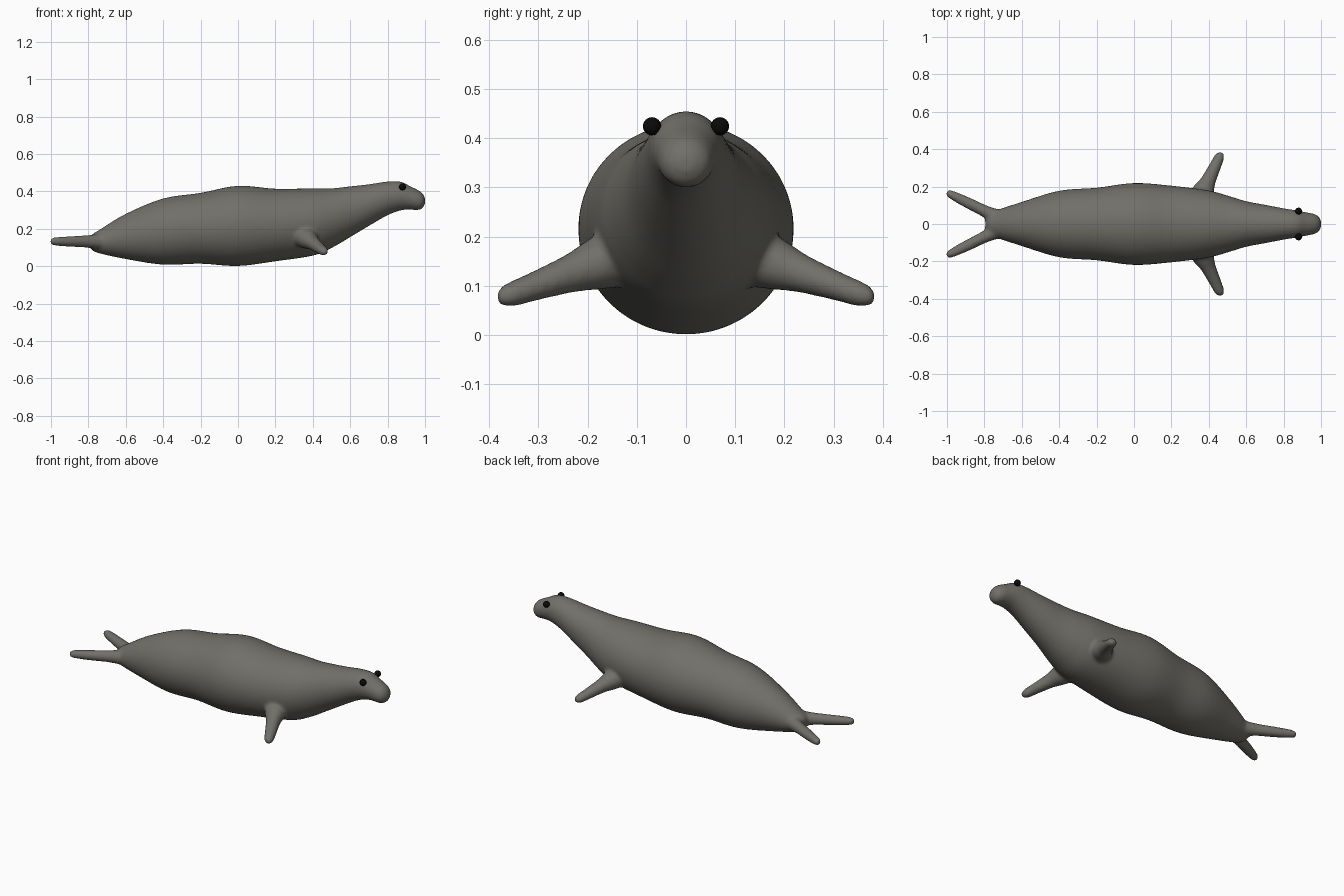
import bpy, bmesh, math
from mathutils import Vector

cube = bpy.data.objects.get("Cube")
if cube:
    bpy.data.objects.remove(cube)


def material(name, rgb, rough):
    m = bpy.data.materials.new(name)
    m.use_nodes = True
    m.diffuse_color = (*rgb, 1)
    bsdf = m.node_tree.nodes["Principled BSDF"]
    bsdf.inputs["Base Color"].default_value = (*rgb, 1)
    bsdf.inputs["Roughness"].default_value = rough
    return m


def smooth_path(rows, steps=5):
    """Catmull-Rom interpolation through rows of numbers."""
    rows = [Vector(r) for r in rows]
    out = []
    for i in range(len(rows) - 1):
        p0, p1 = rows[max(i - 1, 0)], rows[i]
        p2, p3 = rows[i + 1], rows[min(i + 2, len(rows) - 1)]
        for k in range(steps):
            t = k / steps
            out.append(0.5 * (2 * p1 + (p2 - p0) * t
                              + (2 * p0 - 5 * p1 + 4 * p2 - p3) * t * t
                              + (3 * p1 - p0 - 3 * p2 + p3) * t ** 3))
    return out + [rows[-1]]


def tube(bm, stations, u, v, sides=32):
    """Closed loft of ellipses; each station is (centre, radius u, radius v)."""
    rings = []
    for c, a, b in stations:
        angles = [2 * math.pi * k / sides for k in range(sides)]
        rings.append([bm.verts.new(c + u * a * math.cos(t) + v * b * math.sin(t))
                      for t in angles])
    for r, s in zip(rings, rings[1:]):
        for k in range(sides):
            n = (k + 1) % sides
            bm.faces.new((r[k], r[n], s[n], s[k]))
    bm.faces.new(rings[0][::-1])
    bm.faces.new(rings[-1])


def flipper(bm, root, tip, profile):
    """Tapered limb; profile rows are (fraction, width radius, thickness radius)."""
    root, tip = Vector(root), Vector(tip)
    d = (tip - root).normalized()
    u = d.cross(Vector((0, 0, 1))).normalized()
    rows = smooth_path(profile)
    tube(bm, [(root.lerp(tip, f), a, b) for f, a, b in rows], u, u.cross(d), 20)


skin = material("grey_skin", (0.165, 0.16, 0.14), 0.6)
black = material("eye_black", (0.003, 0.003, 0.003), 0.5)

# Body outline: position along x, belly height, back height, half width
outline = [
    (-0.795, 0.105, 0.15, 0.03), (-0.78, 0.085, 0.17, 0.055),
    (-0.74, 0.068, 0.195, 0.072), (-0.6, 0.038, 0.28, 0.118),
    (-0.4, 0.008, 0.362, 0.178), (-0.2, 0.013, 0.392, 0.194),
    (0, 0.001, 0.43, 0.219), (0.2, 0.026, 0.414, 0.205),
    (0.4, 0.056, 0.416, 0.179), (0.5, 0.097, 0.416, 0.152),
    (0.6, 0.155, 0.427, 0.122), (0.7, 0.215, 0.438, 0.103),
    (0.8, 0.272, 0.453, 0.084), (0.87, 0.298, 0.452, 0.073),
    (0.92, 0.302, 0.428, 0.063), (0.96, 0.299, 0.409, 0.055),
    (0.985, 0.308, 0.392, 0.043), (1.0, 0.332, 0.367, 0.018),
]
bm = bmesh.new()
tube(bm, [(Vector((x, 0, (lo + hi) / 2)), w, (hi - lo) / 2)
          for x, lo, hi, w in smooth_path(outline)],
     Vector((0, 1, 0)), Vector((0, 0, 1)), 48)

# Front and hind flippers on both sides
front_profile = [(0, 0.07, 0.065), (0.25, 0.056, 0.052), (0.42, 0.041, 0.04),
                 (0.7, 0.033, 0.03), (0.92, 0.026, 0.024), (1, 0.009, 0.009)]
hind_profile = [(0, 0.045, 0.045), (0.3, 0.032, 0.034), (0.6, 0.03, 0.029),
                (0.93, 0.022, 0.022), (1, 0.008, 0.008)]
for side in (-1, 1):
    flipper(bm, (0.345, side * 0.12, 0.165), (0.469, side * 0.384, 0.072), front_profile)
    flipper(bm, (-0.72, side * 0.03, 0.132), (-1.003, side * 0.17, 0.132), hind_profile)

mesh = bpy.data.meshes.new("body")
bmesh.ops.recalc_face_normals(bm, faces=bm.faces)
bm.to_mesh(mesh)
bm.free()
body = bpy.data.objects.new("body", mesh)
bpy.context.collection.objects.link(body)
mesh.materials.append(skin)

# Fuse the limbs into the trunk and soften the joins
remesh = body.modifiers.new("fuse", 'REMESH')
remesh.mode = 'VOXEL'
remesh.voxel_size = 0.009
remesh.use_smooth_shade = True
soften = body.modifiers.new("soften", 'SMOOTH')
soften.factor = 0.5
soften.iterations = 8

# Eyes
for side, name in ((1, "left_eye"), (-1, "right_eye")):
    bpy.ops.mesh.primitive_uv_sphere_add(segments=20, ring_count=12, radius=0.0185,
                                         location=(0.88, side * 0.069, 0.424))
    eye = bpy.context.object
    eye.name = name
    eye.data.materials.append(black)
    bpy.ops.object.shade_smooth()
